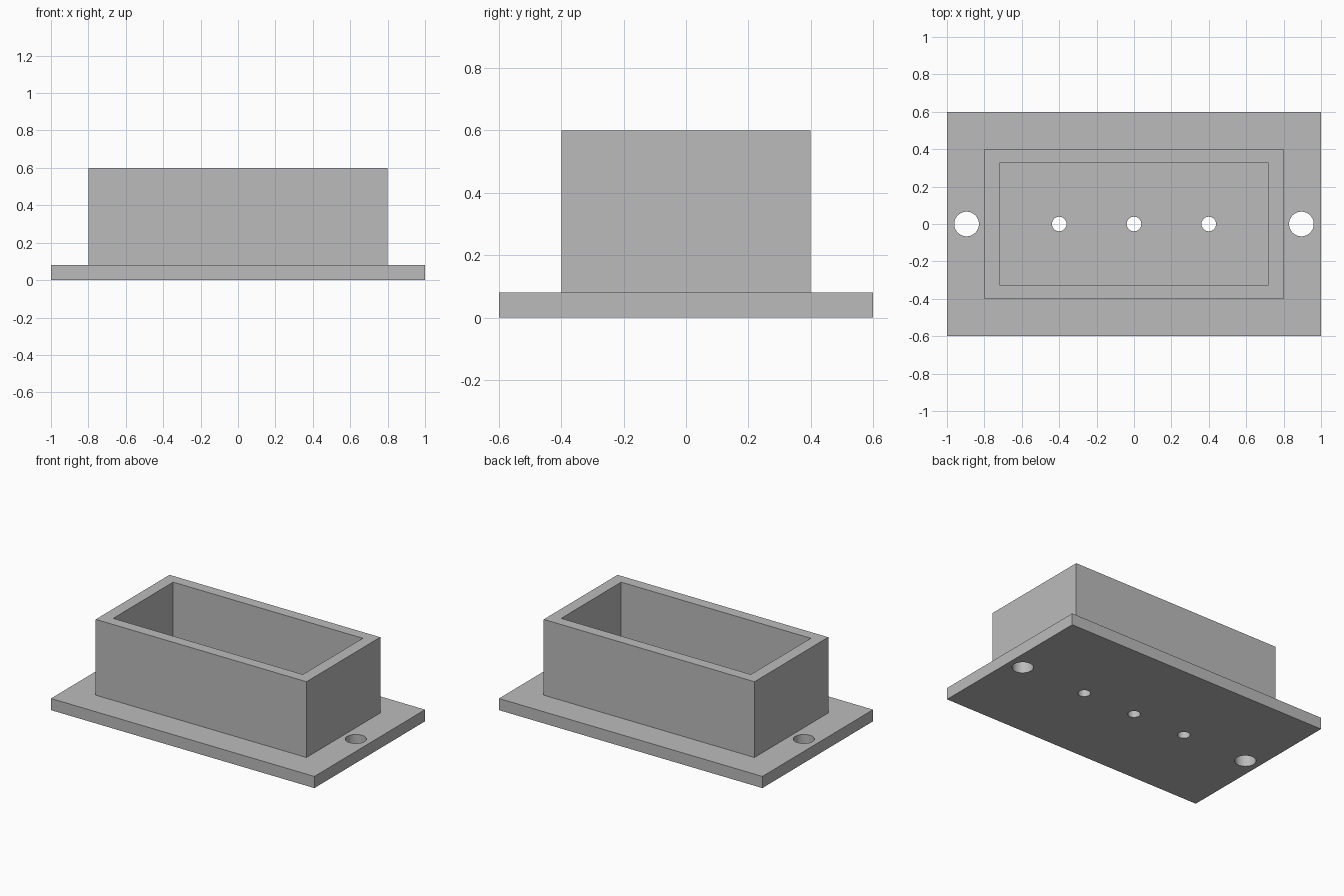
import bpy
import math

cube = bpy.data.objects.get("Cube")
if cube:
    bpy.data.objects.remove(cube, do_unlink=True)

PLATE_TOP, HEIGHT = 0.08, 0.6

grey = bpy.data.materials.new("light_grey")
grey.use_nodes = True
colour = (0.5, 0.5, 0.5, 1)
grey.diffuse_color = colour
grey.node_tree.nodes["Principled BSDF"].inputs["Base Color"].default_value = colour


def box(name, half_x, half_y, z0, z1):
    bpy.ops.mesh.primitive_cube_add(size=2, location=(0, 0, (z0 + z1) / 2))
    ob = bpy.context.object
    ob.name = name
    ob.scale = (half_x, half_y, (z1 - z0) / 2)
    bpy.ops.object.transform_apply(location=True, rotation=False, scale=True)
    ob.data.materials.append(grey)
    return ob


def drill(name, x, radius):
    bpy.ops.mesh.primitive_cylinder_add(vertices=48, radius=radius, depth=0.4, location=(x, 0, 0))
    ob = bpy.context.object
    ob.name = name
    ob.data.materials.append(grey)
    return ob


def combine(target, tool, operation):
    tool.hide_render = True
    bpy.ops.object.select_all(action='DESELECT')
    bpy.context.view_layer.objects.active = target
    target.select_set(True)
    mod = target.modifiers.new(operation.title(), 'BOOLEAN')
    mod.operation = operation
    mod.solver = 'EXACT'
    mod.object = tool
    bpy.ops.object.modifier_apply(modifier=mod.name)
    bpy.data.objects.remove(tool, do_unlink=True)


# Flanged base plate joined to the rectangular housing
housing = box("flanged_housing", 1.0, 0.6, 0, PLATE_TOP)
combine(housing, box("housing_block", 0.8, 0.4, PLATE_TOP / 2, HEIGHT), 'UNION')

# Open cavity down to the plate
combine(housing, box("cavity_cutter", 0.72, 0.325, PLATE_TOP, HEIGHT + 0.2), 'DIFFERENCE')

# Mounting holes in the flange and small holes in the floor
for x, radius in ((-0.895, 0.066), (0.895, 0.066), (-0.4, 0.039), (0, 0.039), (0.4, 0.039)):
    combine(housing, drill("hole_cutter", x, radius), 'DIFFERENCE')

# Round hole walls, crisp box edges
bpy.ops.object.shade_smooth_by_angle(angle=math.radians(30))
